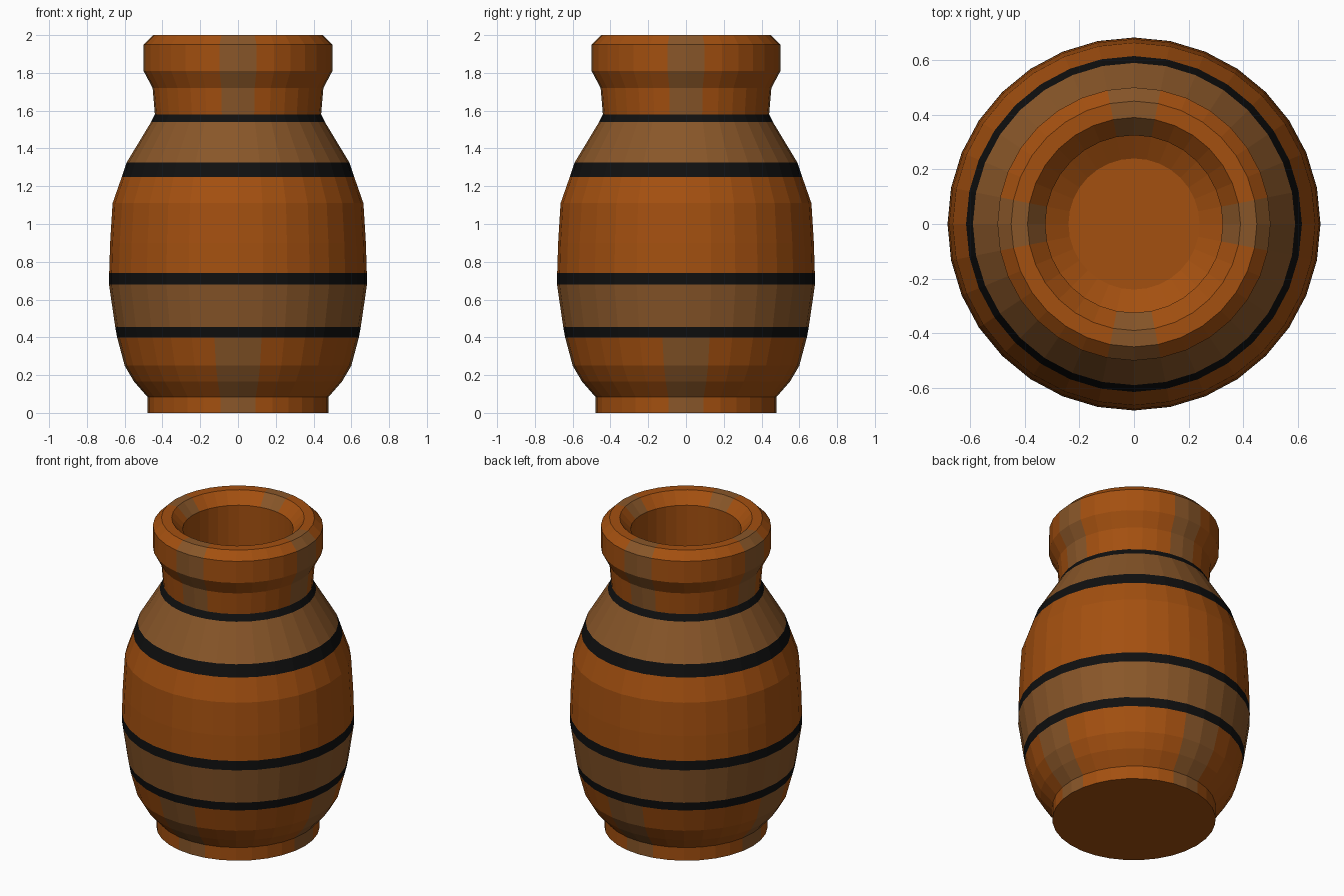
import bpy
import bmesh
from math import cos, sin, tau

cube = bpy.data.objects.get("Cube")
if cube:
    bpy.data.objects.remove(cube, do_unlink=True)

SIDES = 32


def make_material(name, rgb):
    mat = bpy.data.materials.new(name)
    mat.use_nodes = True
    color = (*rgb, 1.0)
    mat.diffuse_color = color
    mat.node_tree.nodes["Principled BSDF"].inputs["Base Color"].default_value = color
    return mat


orange = make_material("orange wood", (0.37, 0.08, 0.005))
brown = make_material("brown wood", (0.25, 0.094, 0.022))
black = make_material("black band", (0.005, 0.005, 0.005))


def lathe(name, profile, material, staves=False, cap_start=False, cap_end=False):
    """Revolve (radius, height) points; staves paints brown strips on the four sides."""
    bm = bmesh.new()
    rings = [[bm.verts.new((r * cos(tau * i / SIDES), r * sin(tau * i / SIDES), z))
              for i in range(SIDES)] for r, z in profile]
    for low, high in zip(rings, rings[1:]):
        for i in range(SIDES):
            j = (i + 1) % SIDES
            face = bm.faces.new((low[i], low[j], high[j], high[i]))
            # the two faces beside each axis
            if staves and i % 8 in (0, 7):
                face.material_index = 1
    if cap_start:
        bm.faces.new(rings[0][::-1])
    if cap_end:
        bm.faces.new(rings[-1])
    mesh = bpy.data.meshes.new(name)
    bm.to_mesh(mesh)
    bm.free()
    mesh.materials.append(material)
    mesh.materials.append(brown)
    obj = bpy.data.objects.new(name, mesh)
    bpy.context.collection.objects.link(obj)
    return obj


# Foot and lower body
lathe("foot", [(0.48, 0), (0.48, 0.085)], orange, staves=True, cap_start=True)
lathe("lower_body", [(0.48, 0.085), (0.55, 0.165), (0.60, 0.25), (0.64, 0.40)],
      orange, staves=True)

# Belly with its painted bands
lathe("lowest_band", [(0.64, 0.40), (0.65, 0.455)], black)
lathe("lower_stripe", [(0.65, 0.455), (0.683, 0.68)], brown)
lathe("belly_band", [(0.683, 0.68), (0.682, 0.74)], black)
lathe("belly", [(0.682, 0.74), (0.677, 0.90), (0.664, 1.11), (0.615, 1.25)], orange)
lathe("shoulder_band", [(0.615, 1.25), (0.59, 1.325)], black)
lathe("shoulder", [(0.59, 1.325), (0.46, 1.54)], brown)
lathe("neck_band", [(0.46, 1.54), (0.44, 1.58)], black)

# Neck, rim and hollow inside
lathe("neck", [(0.44, 1.58), (0.452, 1.72), (0.50, 1.81)], orange, staves=True)
lathe("rim", [(0.50, 1.81), (0.50, 1.95), (0.45, 2.0), (0.39, 2.0), (0.325, 1.93)],
      orange, staves=True)
lathe("inside", [(0.325, 1.93), (0.325, 1.05), (0.24, 1.0)], orange, cap_end=True)
